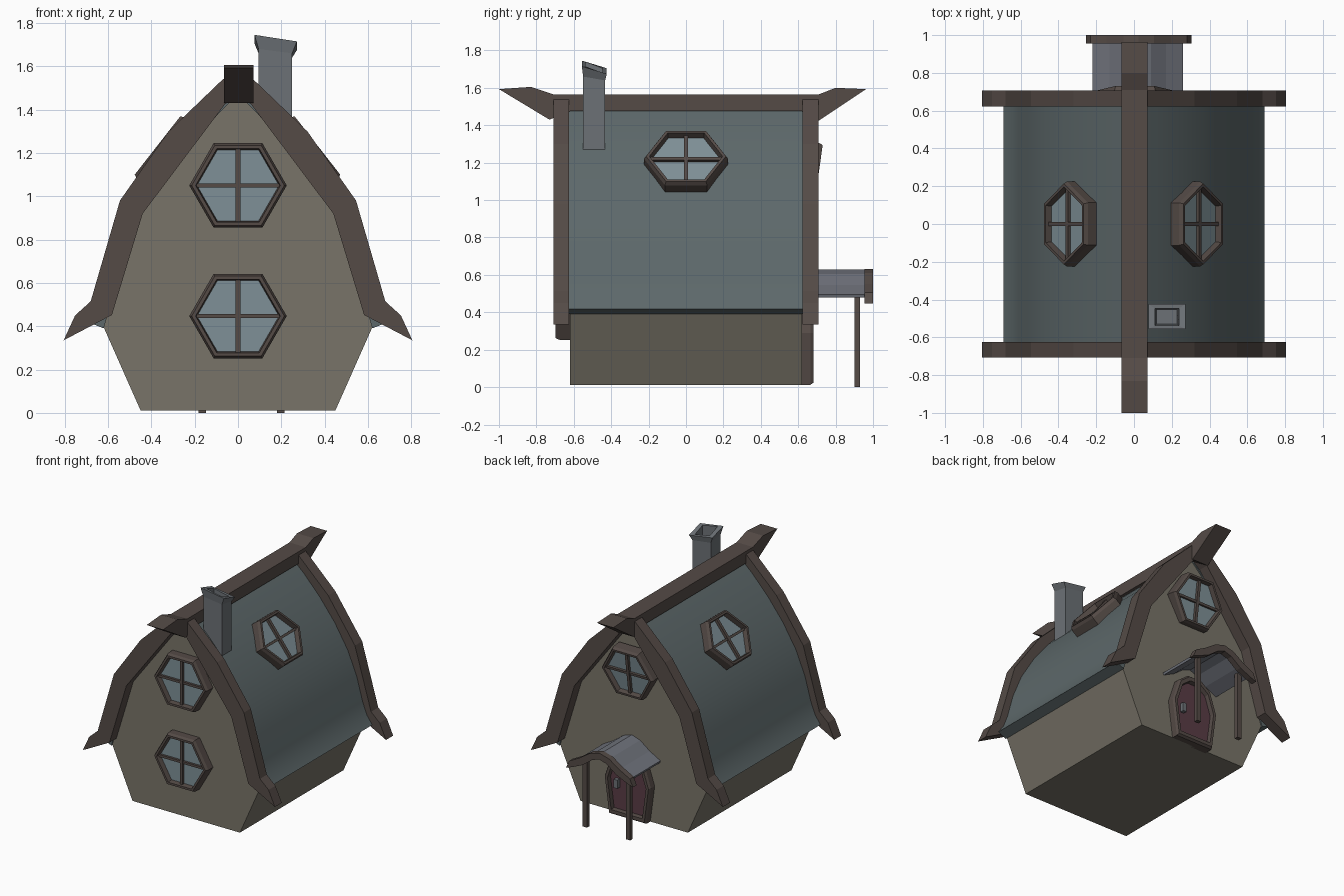
import bpy, bmesh
from math import radians
from mathutils import Matrix, Vector

if "Cube" in bpy.data.objects:
    bpy.data.objects.remove(bpy.data.objects["Cube"])


def material(name, rgb):
    m = bpy.data.materials.new(name)
    m.diffuse_color = (*rgb, 1)
    m.use_nodes = True
    m.node_tree.nodes["Principled BSDF"].inputs["Base Color"].default_value = m.diffuse_color
    return m


WALL = material("plaster", (0.19, 0.175, 0.14))
ROOF = material("slate", (0.11, 0.14, 0.145))
WOOD = material("wood", (0.09, 0.07, 0.062))
GLASS = material("glass", (0.21, 0.28, 0.31))
DOOR = material("door_paint", (0.1, 0.045, 0.06))
STONE = material("stone", (0.15, 0.165, 0.18))
PORCH = material("porch_slate", (0.16, 0.17, 0.2))


def finish(name, bm, mat, matrix=None):
    bmesh.ops.recalc_face_normals(bm, faces=bm.faces)
    if matrix is not None:
        bm.transform(matrix)
    me = bpy.data.meshes.new(name)
    bm.to_mesh(me)
    bm.free()
    me.materials.append(mat)
    ob = bpy.data.objects.new(name, me)
    bpy.context.collection.objects.link(ob)
    return ob


def loft(name, loops, mat, matrix=None, caps=True, closed=False):
    """Skin a list of equal-length 3D loops."""
    bm = bmesh.new()
    rows = [[bm.verts.new(p) for p in loop] for loop in loops]
    n = len(rows[0])
    pairs = list(zip(rows, rows[1:])) + ([(rows[-1], rows[0])] if closed else [])
    for a, b in pairs:
        for i in range(n):
            j = (i + 1) % n
            bm.faces.new((a[i], a[j], b[j], b[i]))
    if caps and not closed:
        bm.faces.new(rows[0])
        bm.faces.new(rows[-1])
    return finish(name, bm, mat, matrix)


def prism_y(name, pts, y0, y1, mat, dx=0):
    return loft(name, [[(x + dx, y, z) for x, z in pts] for y in (y0, y1)], mat)


def box(name, lo, hi, mat, matrix=None):
    ring = [(lo[0], lo[1]), (hi[0], lo[1]), (hi[0], hi[1]), (lo[0], hi[1])]
    return loft(name, [[(x, y, z) for x, y in ring] for z in (lo[2], hi[2])], mat, matrix)


def both(half):
    """Mirror an apex-to-base half profile into a full one."""
    return [(-x, z) for x, z in reversed(half) if x > 0] + half


def band(outer, inner):
    return both(outer) + both(inner)[::-1]


def frame(name, pts, centre, profile, mat, matrix):
    """Sweep a (scale, depth) profile around an outline."""
    cx, cy = centre
    loops = [[(cx + (x - cx) * s, cy + (y - cy) * s, d) for x, y in pts] for s, d in profile]
    return loft(name, loops, mat, matrix, closed=True)


def window(name, loc, rot_z, tilt, hh=0.195, hw=0.225):
    m = (Matrix.Translation(Vector(loc)) @ Matrix.Rotation(radians(rot_z), 4, 'Z')
         @ Matrix.Rotation(radians(tilt), 4, 'X'))
    hexa = [(-hw, 0), (-hw / 2, -hh), (hw / 2, -hh), (hw, 0), (hw / 2, hh), (-hw / 2, hh)]
    frame(name + "_frame", hexa, (0, 0),
          [(1, -0.02), (1, 0.05), (0.95, 0.072), (0.87, 0.072), (0.83, 0.02)], WOOD, m)
    loft(name + "_glass", [[(x * 0.87, y * 0.87, d) for x, y in hexa] for d in (0, 0.035)], GLASS, m)
    box(name + "_bar_upright", (-0.011, -hh * 0.86, 0.01), (0.011, hh * 0.86, 0.055), WOOD, m)
    box(name + "_bar_cross", (-hw * 0.86, -0.009, 0.01), (hw * 0.86, 0.009, 0.052), WOOD, m)


# House walls, narrower at the base
prism_y("walls", both([(0, 1.47), (0.11, 1.37), (0.345, 1.09), (0.46, 0.91), (0.53, 0.74),
                       (0.58, 0.56), (0.62, 0.395), (0.45, 0.012)]), -0.62, 0.62, WALL)

# Curved roof shell
roof_out = [(0, 1.52), (0.12, 1.41), (0.25, 1.27), (0.375, 1.11), (0.485, 0.93),
            (0.56, 0.75), (0.61, 0.57), (0.645, 0.48), (0.69, 0.418)]
roof_in = [(0, 1.47), (0.1, 1.37), (0.22, 1.24), (0.335, 1.09), (0.45, 0.91),
           (0.52, 0.74), (0.57, 0.56), (0.6, 0.46), (0.62, 0.39)]
roof = prism_y("roof", band(roof_out, roof_in), -0.63, 0.63, ROOF)
bpy.context.view_layer.objects.active = roof
roof.select_set(True)
bpy.ops.object.shade_smooth_by_angle(angle=radians(25))
roof.select_set(False)

# Gable boards with flared feet
board_out = [(0, 1.555), (0.07, 1.54), (0.32, 1.30), (0.545, 0.98), (0.68, 0.515), (0.752, 0.45), (0.805, 0.335)]
board_in = [(0, 1.47), (0.06, 1.425), (0.44, 0.92), (0.582, 0.452)]
for name, y0, y1 in (("front_gable_board", -0.708, -0.625), ("back_gable_board", 0.622, 0.708)):
    prism_y(name, band(board_out, board_in), y0, y1, WOOD)

# Ridge beam with upswept ends
ridge = [(-1.0, 1.593), (-0.83, 1.605), (-0.71, 1.565), (0.71, 1.565), (0.80, 1.60),
         (0.963, 1.593), (0.71, 1.425), (0.62, 1.475), (-0.62, 1.475), (-0.73, 1.43)]
loft("ridge_beam", [[(x, y, z) for y, z in ridge] for x in (-0.065, 0.072)], WOOD)

# Windows
window("front_upper_window", (0, -0.625, 1.05), 0, 90)
window("front_lower_window", (0, -0.625, 0.447), 0, 90)
window("back_window", (0.005, 0.635, 1.13), 180, 98, 0.185, 0.215)
window("right_roof_window", (0.31, 0, 1.19), 90, 52, 0.18)
window("left_roof_window", (-0.315, 0, 1.19), -90, 52, 0.18)


# Hollow chimney with a flared, slanting rim
def ring(x0, x1, y0, y1, z, sx=0.0, sy=0.0):
    return [(x, y, z - sx * (x > x0) - sy * (y > y0))
            for x, y in ((x0, y0), (x1, y0), (x1, y1), (x0, y1))]


loft("chimney", [
    ring(0.095, 0.25, -0.55, -0.432, 1.27),
    ring(0.095, 0.25, -0.55, -0.432, 1.68, 0.02, 0.02),
    ring(0.076, 0.272, -0.557, -0.424, 1.745, 0.03, 0.04),
    ring(0.112, 0.238, -0.538, -0.447, 1.74, 0.025, 0.035),
    ring(0.118, 0.228, -0.53, -0.452, 1.5)], STONE)

# Back door
back = Matrix.Translation((0.02, 0.62, 0)) @ Matrix.Rotation(radians(180), 4, 'Z') @ Matrix.Rotation(radians(90), 4, 'X')
arch = both([(0.055, 0.52), (0.135, 0.46), (0.192, 0.29), (0.155, 0.012)])
frame("door_frame", arch, (0, 0.25),
      [(1, -0.02), (1, 0.045), (0.95, 0.062), (0.84, 0.062), (0.8, 0.0)], WOOD, back)
loft("door", [[(x * 0.85, 0.25 + (z - 0.25) * 0.85, d) for x, z in arch] for d in (-0.01, 0.03)], DOOR, back)
box("door_handle", (0.1, 0.645, 0.22), (0.13, 0.68, 0.285), STONE)

# Porch roof, edge board and posts
porch_out = [(0, 0.628), (0.07, 0.605), (0.15, 0.545), (0.24, 0.495)]
porch_in = [(0, 0.605), (0.065, 0.582), (0.14, 0.525), (0.235, 0.478)]
prism_y("porch_roof", band(porch_out, porch_in), 0.6, 0.965, PORCH, 0.02)
edge_out = [(0, 0.632), (0.08, 0.61), (0.17, 0.55), (0.255, 0.505), (0.28, 0.448)]
edge_in = [(0, 0.585), (0.06, 0.565), (0.14, 0.505), (0.23, 0.465)]
prism_y("porch_edge_board", band(edge_out, edge_in), 0.955, 1.0, WOOD, 0.025)
for name, x in (("left_porch_post", -0.165), ("right_porch_post", 0.197)):
    box(name, (x - 0.018, 0.9, 0), (x + 0.018, 0.93, 0.51), WOOD)
